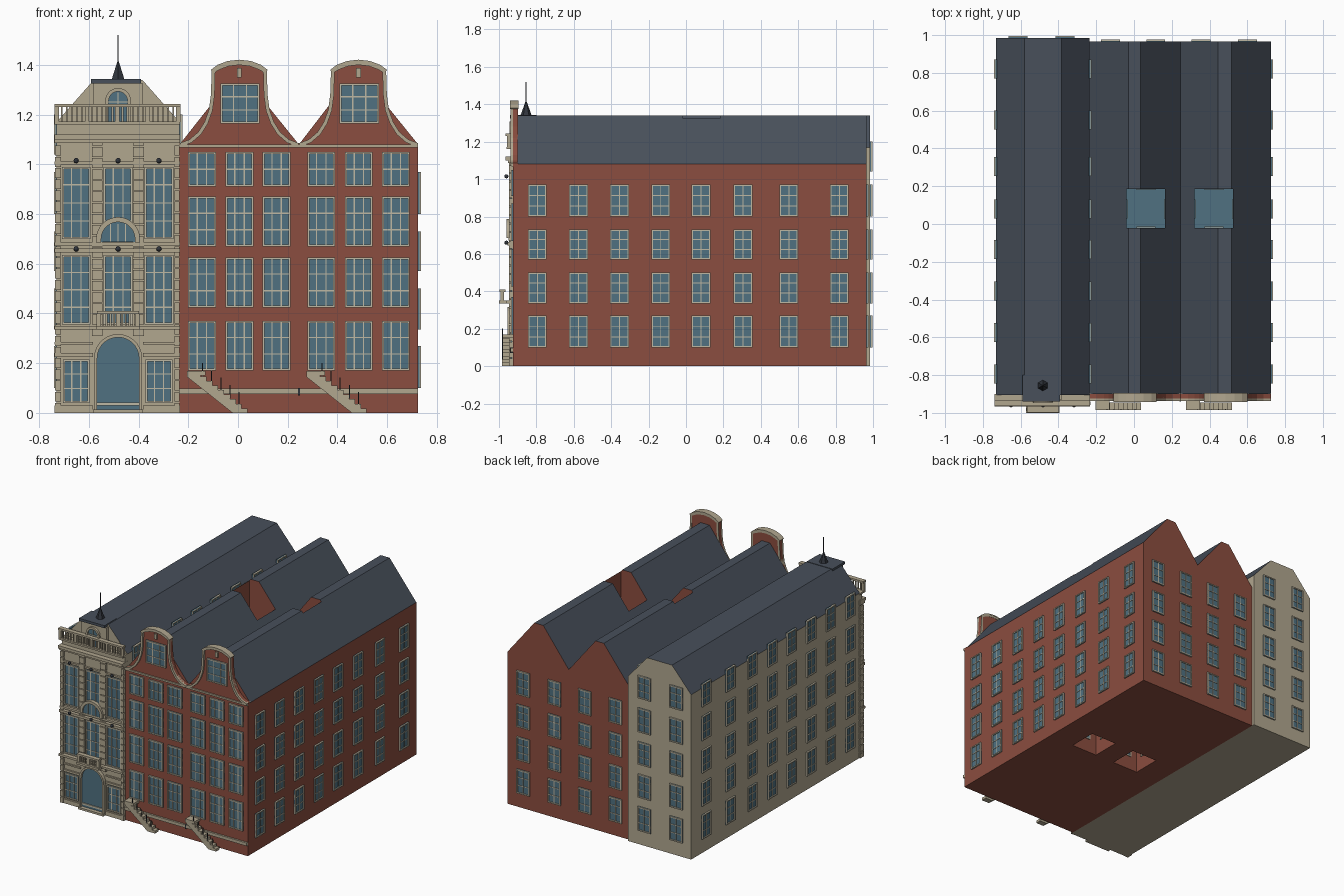
import bpy, bmesh, math
from mathutils import Matrix, Vector

if "Cube" in bpy.data.objects:
    bpy.data.objects.remove(bpy.data.objects["Cube"])

COL = {"brick": (.26, .075, .05), "stone": (.44, .385, .275), "slate": (.065, .08, .105),
       "glass": (.08, .165, .22), "frame": (.52, .48, .37), "iron": (.03, .035, .045)}
MAT = {}
for k, c in COL.items():
    MAT[k] = bpy.data.materials.new(k)
    MAT[k].diffuse_color = (*c, 1)
parts = {}


def part(name, mat):
    return parts.setdefault(name, (bmesh.new(), mat))[0]


def box(name, mat, lo, hi, M=Matrix()):
    lo, hi = Vector(lo), Vector(hi)
    S = Matrix.Diagonal((*(hi - lo), 1))
    bmesh.ops.create_cube(part(name, mat), size=1, matrix=M @ Matrix.Translation((lo + hi) / 2) @ S)


def prism(name, mat, pts, y0, y1):
    bm = part(name, mat)
    f = bm.faces.new([bm.verts.new((x, y0, z)) for x, z in pts])
    r = bmesh.ops.extrude_face_region(bm, geom=[f])
    bmesh.ops.translate(bm, vec=(0, y1 - y0, 0),
                        verts=[v for v in r["geom"] if isinstance(v, bmesh.types.BMVert)])


def band(name, mat, pts, w, y0, y1):
    # flat moulding of width w following an open path
    P = [Vector(p) for p in pts]
    inner = []
    for i, p in enumerate(P):
        t = (P[min(i + 1, len(P) - 1)] - P[max(i - 1, 0)]).normalized()
        inner.append(p + Vector((t.y, -t.x)) * w)
    for i in range(len(P) - 1):
        prism(name, mat, [P[i], P[i + 1], inner[i + 1], inner[i]], y0, y1)


def arch(cx, z0, spring, r, n=14):
    a = [(cx - r * math.cos(math.pi * i / n), spring + r * math.sin(math.pi * i / n)) for i in range(n + 1)]
    return [(cx - r, z0)] + a + [(cx + r, z0)]


def face(kind, at):
    # local axes: along the wall, outward, up
    rows = {"front": ((1, 0, 0, 0), (0, -1, 0, at)), "back": ((1, 0, 0, 0), (0, 1, 0, at)),
            "right": ((0, 1, 0, at), (1, 0, 0, 0)), "left": ((0, -1, 0, at), (1, 0, 0, 0))}[kind]
    return Matrix((*rows, (0, 0, 1, 0), (0, 0, 0, 1)))


def window(name, M, u, z0, z1, w, cols=2, rows=3, d=.011, t=.008):
    g, f = name + "_glass", name + "_frames"
    a, b = u - w / 2, u + w / 2
    box(g, "glass", (a, -.004, z0), (b, d * .4, z1), M)
    for lo, hi in ((a, a + t), (b - t, b)):
        box(f, "frame", (lo, -.004, z0), (hi, d, z1), M)
    for lo, hi in ((z0, z0 + t), (z1 - t, z1)):
        box(f, "frame", (a + t, -.004, lo), (b - t, d, hi), M)
    for i in range(1, cols):
        x = a + w * i / cols
        box(f, "frame", (x - .0025, 0, z0 + t), (x + .0025, d * .75, z1 - t), M)
    for i in range(1, rows):
        z = z0 + (z1 - z0) * i / rows
        box(f, "frame", (a + t, 0, z - .0025), (b - t, d * .7, z + .0025), M)


# main bodies with their roofs
prism("brick_houses", "brick", [(-.235, 0), (.725, 0), (.725, 1.08), (.515, 1.34), (.445, 1.34), (.245, 1.08),
                                (.035, 1.34), (-.03, 1.34), (-.235, 1.08)], -.9, .965)
prism("stone_house", "stone", [(-.73, 0), (-.235, 0), (-.235, 1.17), (-.385, 1.34), (-.58, 1.34), (-.73, 1.17)],
      -.905, .985)

# light shafts through the brick houses
SHAFTS = [(-.04, .165), (.32, .525)]
for x0, x1 in SHAFTS:
    box("shaft_cutter", "brick", (x0, -.02, -.2), (x1, .185, 1.6))
    box("shaft_glass_floor", "glass", (x0, -.02, .3), (x1, .185, .31))

# side and back windows
FLOORS = [(.1, .27), (.335, .5), (.57, .73), (.8, .97)]
TOP = (1.04, 1.2)
for y in (-.795, -.575, -.355, -.135, .08, .305, .55, .82):
    for f in FLOORS:
        window("right_windows", face("right", .725), y, *f, .1)
    for f in FLOORS + [TOP]:
        window("left_windows", face("left", -.73), y, *f, .1)
    window("attic_windows", face("right", -.235), y, *TOP, .1)
for f in FLOORS:
    for x in (-.125, .115, .355, .6):
        window("back_windows", face("back", .965), x, *f, .1)
    for x0, x1 in SHAFTS:
        for kind, at, u in (("right", x0, .08), ("left", x1, .08),
                            ("back", -.02, (x0 + x1) / 2), ("front", .185, (x0 + x1) / 2)):
            window("shaft_windows", face(kind, at), u, *f, .1, d=.006)
for f in FLOORS + [TOP]:
    for x in (-.615, -.365):
        window("stone_back_windows", face("back", .985), x, *f, .1)

# brick fronts with curved gables
HALF = [(.24, 1.085), (.2, 1.1), (.165, 1.13), (.14, 1.17), (.122, 1.22), (.114, 1.28), (.111, 1.375),
        (.085, 1.395), (.045, 1.41), (0, 1.415)]
FRONT = face("front", -.925)
for c in (.005, .485):
    curve = [(c - x, z) for x, z in HALF] + [(c + x, z) for x, z in HALF[-2::-1]]
    prism("gable_fronts", "brick", [(c - .24, 0)] + curve + [(c + .24, 0)], -.925, -.899)
    band("gable_mouldings", "stone", curve, .015, -.938, -.897)
    band("gable_caps", "stone", curve[6:13], -.006, -.942, -.895)
    box("gable_ornaments", "stone", (c - .01, -.935, 1.35), (c + .01, -.92, 1.387))
    box("brick_cornice", "stone", (c - .24, -.934, 1.068), (c + .24, -.92, 1.08))
    box("plinth_band", "stone", (c - .24, -.938, .076), (c + .24, -.92, .098))
    window("front_windows", FRONT, c + .003, 1.165, 1.325, .158, 3, 3)
    for dx in (-.15, .001, .15):
        for z0, z1, n in ((.17, .37, 3), (.425, .625, 3), (.67, .87, 3), (.91, 1.05, 2)):
            window("front_windows", FRONT, c + dx, z0, z1, .112, 3, n)
    # entrance stairs
    n, run, rise = 9, .0235, .165 / 9
    x = c - .155
    pts = [(c - .21, .145), (c - .21, .165), (x, .165)]
    for i in range(1, n):
        z = .165 - i * rise
        pts += [(x, z), (x + run, z)]
        x += run
    pts += [(x, 0), (x - .06, 0)]
    prism("stairs", "stone", pts, -.985, -.945)
    box("stair_landings", "stone", (c - .21, -.985, .15), (c - .135, -.92, .168))
    for i in range(5):
        px, pz = c - .15 + i * .037, .165 - i * .029
        box("stair_posts", "iron", (px, -.983, pz - .02), (px + .004, -.979, pz + .035))
box("drain_pipe", "iron", (.241, -.94, .07), (.249, -.92, .1))

# stone front: wall, rusticated piers, cornices
CX = -.4825
WALL = face("front", -.93)
box("stone_front", "stone", (-.73, -.93, 0), (-.235, -.9, 1.17))
for x0, x1 in ((-.736, -.712), (-.588, -.546), (-.422, -.378), (-.256, -.236)):
    z = .31 if -.6 < x0 < -.4 else 0
    while z < 1.08:
        box("rusticated_piers", "stone", (x0, -.945, z), (x1, -.9, z + .04))
        z += .045
for z0, z1, out in ((0, .03, .012), (.225, .24, .012), (.275, .285, .01), (.335, .35, .03), (.645, .662, .025),
                    (.672, .686, .018), (1.0, 1.012, .014), (1.085, 1.1, .022), (1.1, 1.12, .035),
                    (1.16, 1.172, .03)):
    spans = [(-.738, CX - .1), (CX + .1, -.234)] if z0 < .3 else [(-.738, -.234)]
    for a, b in spans:
        box("cornices", "stone", (a, -.93 - out, z0), (b, -.9, z1))

# stone front windows and round knobs
for x in (-.651, CX, -.318):
    window("stone_front_windows", WALL, x, .355, .635, .116, 3, 4)
    window("stone_front_windows", WALL, x, .7, .99, .116, 3, 4)
    if x != CX:
        window("stone_front_windows", WALL, x, .04, .215, .108, 3, 3)
    for z in (.66, 1.015):
        bmesh.ops.create_uvsphere(part("wall_knobs", "iron"), u_segments=10, v_segments=6, radius=.011,
                                  matrix=Matrix.Translation((x, -.96, z)))

# arched entrance and arched middle window
prism("entrance_glass", "glass", arch(CX, .012, .22, .085), -.938, -.92)
band("entrance_arch", "stone", arch(CX, 0, .22, .097), .013, -.955, -.92)
box("entrance_step", "stone", (CX - .1, -.965, 0), (CX + .1, -.92, .014))
box("entrance_sill", "frame", (CX - .085, -.945, .03), (CX + .085, -.92, .042))
prism("middle_lunette_glass", "glass", arch(CX, .688, .7, .068), -.95, -.925)
band("middle_lunette_arch", "stone", arch(CX, .686, .7, .088), .02, -.96, -.92)
for dx in (-.03, 0, .03):
    box("middle_lunette_bars", "frame", (CX + dx - .002, -.953, .69), (CX + dx + .002, -.94, .76))


# balcony and roof balustrades
def balustrade(name, x0, x1, y, z0, z1, n, post):
    box(name, "stone", (x0, y - .016, z1 - .013), (x1, y + .016, z1))
    for i in range(n):
        x = x0 + .008 + (x1 - x0 - .016) * i / (n - 1)
        h = .009 if i % post == 0 else .0035
        box(name, "stone", (x - h, y - h, z0), (x + h, y + h, z1 - .01))


box("balcony_floor", "stone", (CX - .088, -1, .335), (CX + .088, -.93, .35))
balustrade("balcony_rail", CX - .085, CX + .085, -.982, .35, .41, 11, 5)
balustrade("roof_balustrade", -.738, -.232, -.948, 1.17, 1.243, 25, 6)

# attic dormer with arched window
box("dormer", "stone", (CX - .1, -.93, 1.12), (CX + .1, -.8, 1.325))
box("dormer_roof", "slate", (CX - .108, -.94, 1.325), (CX + .092, -.8, 1.343))
prism("dormer_glass", "glass", arch(CX, 1.17, 1.255, .038), -.936, -.92)
band("dormer_arch", "stone", arch(CX, 1.17, 1.255, .052), .014, -.945, -.92)
box("dormer_bars", "frame", (CX - .002, -.94, 1.17), (CX + .002, -.93, 1.29))
box("dormer_bars", "frame", (CX - .038, -.94, 1.248), (CX + .038, -.93, 1.253))

# roof spire
for name, r0, r1, z0, z1 in (("spire", .03, .003, 1.34, 1.415), ("spire_pole", .003, .003, 1.41, 1.52)):
    bmesh.ops.create_cone(part(name, "iron"), cap_ends=True, segments=6, radius1=r0, radius2=r1, depth=z1 - z0,
                          matrix=Matrix.Translation((CX, -.855, (z0 + z1) / 2)))

# turn the collected parts into objects; slopes of the bodies get slate
objs = {}
for name, (bm, mat) in parts.items():
    bmesh.ops.recalc_face_normals(bm, faces=bm.faces)
    me = bpy.data.meshes.new(name)
    me.materials.append(MAT[mat])
    if name in ("brick_houses", "stone_house"):
        me.materials.append(MAT["slate"])
        for f in bm.faces:
            f.material_index = int(f.normal.z > .3)
    bm.to_mesh(me)
    bm.free()
    objs[name] = bpy.data.objects.new(name, me)
    bpy.context.collection.objects.link(objs[name])

# cut the shafts
house, cutter = objs["brick_houses"], objs["shaft_cutter"]
cutter.hide_render = True
mod = house.modifiers.new("shafts", "BOOLEAN")
mod.operation, mod.solver, mod.object = "DIFFERENCE", "EXACT", cutter
bpy.context.view_layer.objects.active = house
bpy.ops.object.modifier_apply(modifier=mod.name)
bpy.data.objects.remove(cutter)

for m in bpy.data.materials:
    if m.users and not m.is_grease_pencil:
        m.use_nodes = True
        m.node_tree.nodes["Principled BSDF"].inputs["Base Color"].default_value = m.diffuse_color
